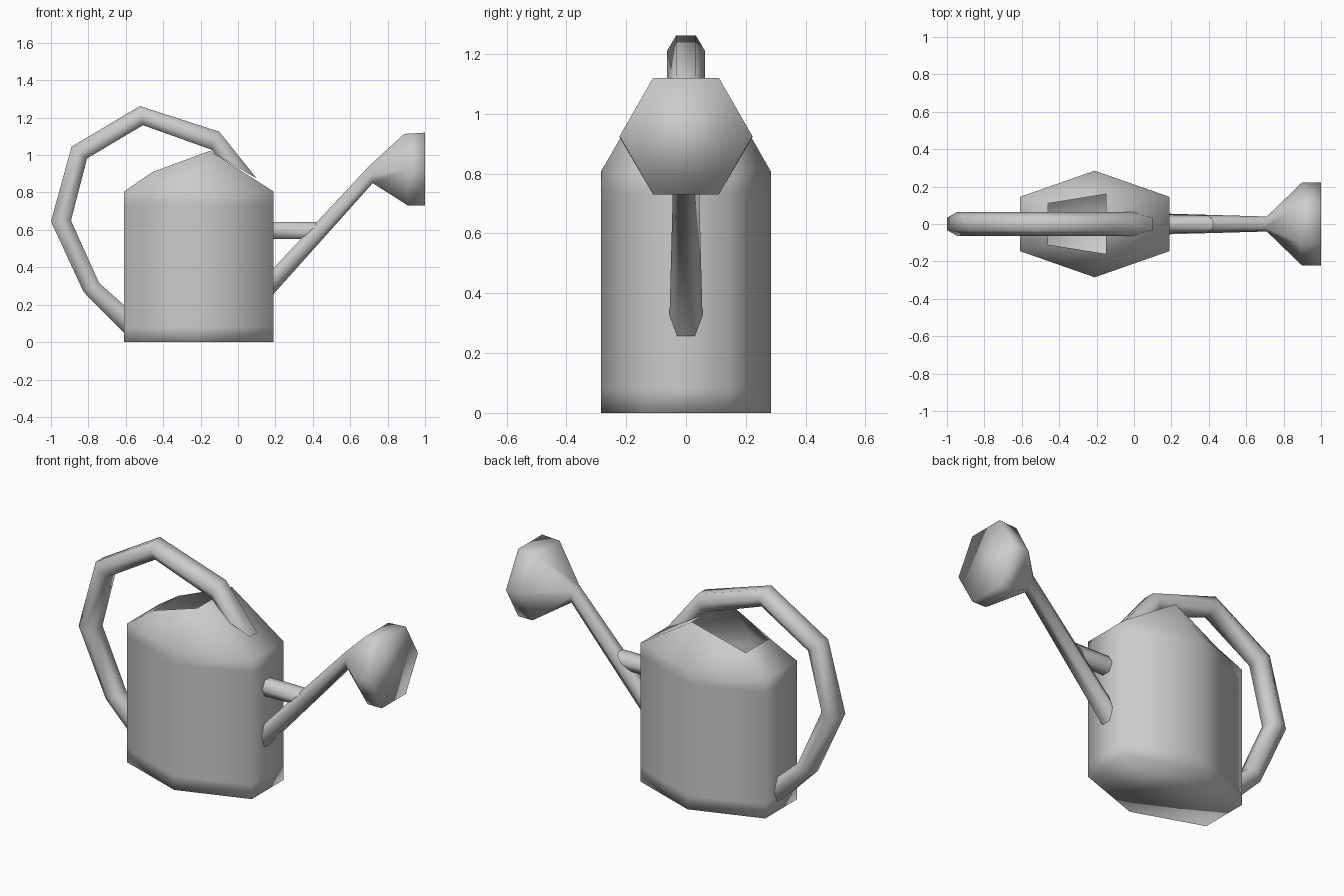
import bpy, bmesh

if "Cube" in bpy.data.objects:
    bpy.data.objects.remove(bpy.data.objects["Cube"])


def finish(name, bm):
    """Turn a bmesh into a smooth-shaded object."""
    bmesh.ops.recalc_face_normals(bm, faces=bm.faces)
    for f in bm.faces:
        f.smooth = True
    mesh = bpy.data.meshes.new(name)
    bm.to_mesh(mesh)
    bm.free()
    obj = bpy.data.objects.new(name, mesh)
    bpy.context.collection.objects.link(obj)
    return obj


def bridge(bm, a, b):
    n = len(a)
    for i in range(n):
        j = (i + 1) % n
        bm.faces.new((a[i], a[j], b[j], b[i]))


def hex_ring(outer, inner, flat, wide):
    """Six-sided section spanning two (x, z) points, widest halfway."""
    (ox, oz), (ix, iz) = outer, inner
    mx, mz = (ox + ix) / 2, (oz + iz) / 2
    return [(ox, -flat, oz), (ox, flat, oz), (mx, wide, mz),
            (ix, flat, iz), (ix, -flat, iz), (mx, -wide, mz)]


def hex_tube(name, sections, cap_end=False):
    bm = bmesh.new()
    rings = [[bm.verts.new(p) for p in hex_ring(*s)] for s in sections]
    for a, b in zip(rings, rings[1:]):
        bridge(bm, a, b)
    if cap_end:
        bm.faces.new(rings[-1])
    return finish(name, bm)


# Body: hexagonal can with support loops and a sloped, open top
bm = bmesh.new()
plan = [(.19, -.145), (.19, .145), (-.21, .285),
        (-.61, .145), (-.61, -.145), (-.21, -.285)]
rings = [[bm.verts.new((x, y, z)) for x, y in plan]
         for z in (0, .08, .73, .805)]
bm.faces.new(rings[0])
for a, b in zip(rings, rings[1:]):
    bridge(bm, a, b)
top = rings[-1]
rim = [bm.verts.new(p) for p in
       [(-.15, -.16, 1.023), (-.15, .16, 1.023),
        (-.46, .11, .908), (-.46, -.11, .908)]]
bm.faces.new((top[0], top[1], rim[1], rim[0]))
bm.faces.new((top[3], top[4], rim[3], rim[2]))
for right, mid, left, r, l in ((1, 2, 3, 1, 2), (0, 5, 4, 0, 3)):
    bm.faces.new((top[right], top[mid], rim[r]))
    bm.faces.new((top[mid], rim[l], rim[r]))
    bm.faces.new((top[mid], top[left], rim[l]))
finish("body", bm)

# Handle: hexagonal tube looping from the top round to the back
handle = [((.10, .875), (-.115, 1.0)),
          ((-.10, 1.125), (-.145, 1.03)),
          ((-.525, 1.262), (-.508, 1.16)),
          ((-.89, 1.045), (-.807, .982)),
          ((-1.0, .645), (-.893, .65)),
          ((-.825, .267), (-.743, .317)),
          ((-.61, .05), (-.61, .198))]
hex_tube("handle", [(o, i, .033, .063) for o, i in handle])

# Spout flaring into the sprinkler head
hex_tube("spout", [((.19, .395), (.19, .257), .029, .055),
                   ((.70, .94), (.72, .85), .022, .04),
                   ((.888, 1.113), (.909, .73), .11, .222),
                   ((1.0, 1.12), (1.0, .73), .11, .222)], cap_end=True)

# Brace between body and spout
hex_tube("brace", [((.19, .643), (.19, .552), .025, .05),
                   ((.435, .643), (.345, .552), .022, .045)])
